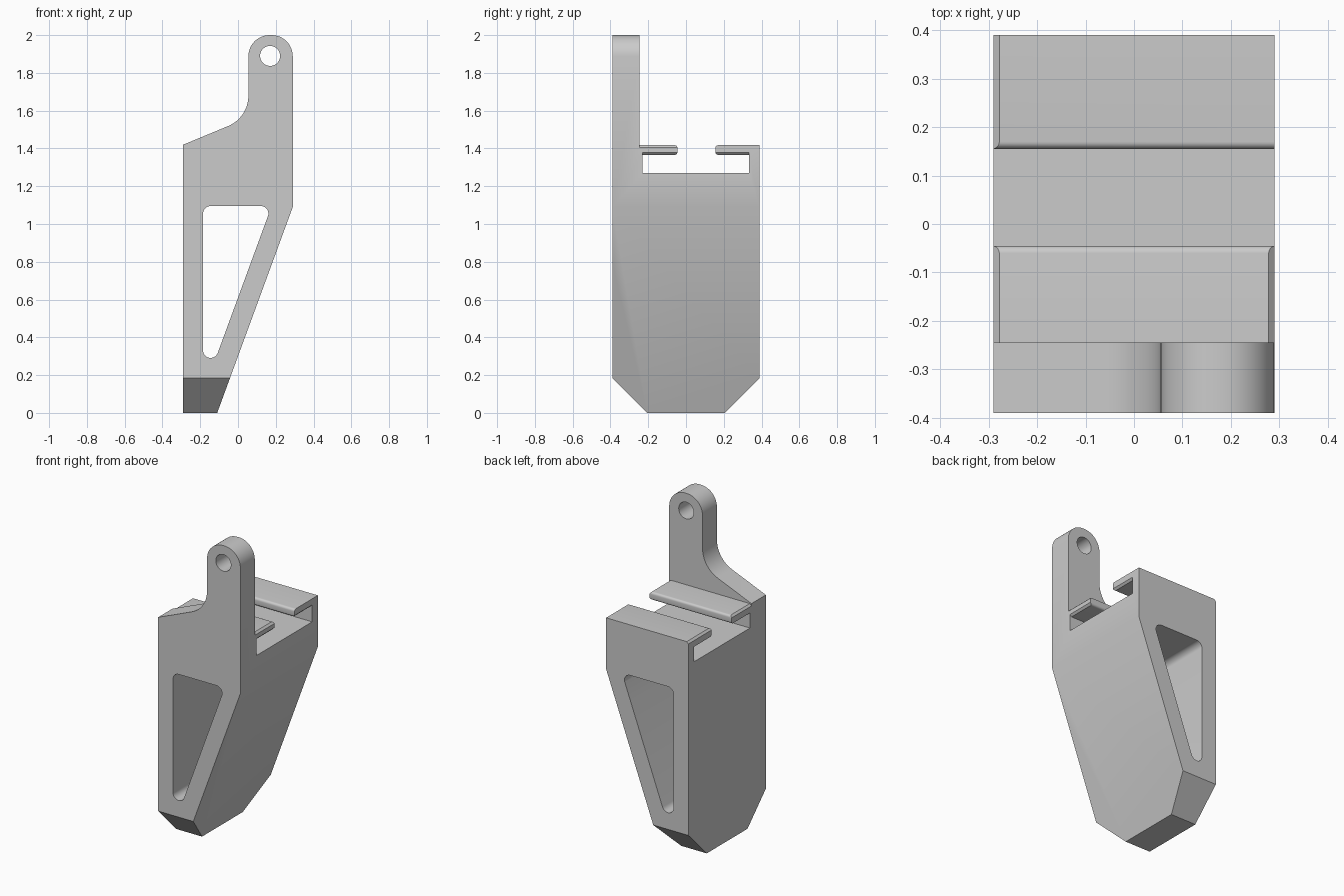
import bpy, bmesh, math
from mathutils import Vector

if "Cube" in bpy.data.objects:
    bpy.data.objects.remove(bpy.data.objects["Cube"])


def rounded(points, steps=12):
    """Turn (a, b, radius) corners into an outline with filleted corners."""
    out = []
    for i, (a, b, r) in enumerate(points):
        p = Vector((a, b))
        if not r:
            out.append(p)
            continue
        u = (Vector(points[i - 1][:2]) - p).normalized()
        v = (Vector(points[(i + 1) % len(points)][:2]) - p).normalized()
        half = u.angle(v) / 2
        centre = p + (u + v).normalized() * r / math.sin(half)
        start = p + u * r / math.tan(half) - centre
        end = p + v * r / math.tan(half) - centre
        sweep = math.pi - 2 * half
        for k in range(steps + 1):
            t = k / steps
            out.append(centre + (start * math.sin((1 - t) * sweep)
                                 + end * math.sin(t * sweep)) / math.sin(sweep))
    return out


def prism(name, outline, axis, lo, hi):
    """Extrude an outline along x (outline is y,z) or y (outline is x,z)."""
    bm = bmesh.new()
    place = (lambda p: (lo, p[0], p[1])) if axis == 'x' else (lambda p: (p[0], lo, p[1]))
    face = bm.faces.new([bm.verts.new(place(p)) for p in outline])
    ext = bmesh.ops.extrude_face_region(bm, geom=[face])
    move = (hi - lo, 0, 0) if axis == 'x' else (0, hi - lo, 0)
    bmesh.ops.translate(bm, vec=move,
                        verts=[g for g in ext['geom'] if isinstance(g, bmesh.types.BMVert)])
    bmesh.ops.recalc_face_normals(bm, faces=bm.faces)
    mesh = bpy.data.meshes.new(name)
    bm.to_mesh(mesh)
    bm.free()
    obj = bpy.data.objects.new(name, mesh)
    bpy.context.collection.objects.link(obj)
    return obj


def boolean(obj, cutter, operation='DIFFERENCE'):
    cutter.hide_render = True
    mod = obj.modifiers.new(cutter.name, 'BOOLEAN')
    mod.operation, mod.solver, mod.object = operation, 'EXACT', cutter
    bpy.context.view_layer.objects.active = obj
    bpy.ops.object.modifier_apply(modifier=mod.name)
    bpy.data.objects.remove(cutter)


# Front silhouette with the hanging tab
front = [(-0.29, 0, 0), (-0.11, 0, 0), (0.29, 1.09, 0), (0.29, 2, 0.112),
         (0.055, 2, 0.112), (0.055, 1.563, 0.174), (-0.29, 1.42, 0)]
body = prism("bracket_body", rounded(front), 'y', -0.39, 0.39)

# Side silhouette: chamfered foot, slotted channel with lips, tab thickness
side = [(-0.205, 0, 0), (0.205, 0, 0), (0.39, 0.185, 0), (0.39, 1.417, 0),
        (0.155, 1.417, 0.015), (0.155, 1.366, 0.015), (0.333, 1.366, 0), (0.333, 1.27, 0),
        (-0.23, 1.27, 0), (-0.23, 1.366, 0), (-0.045, 1.366, 0.015), (-0.045, 1.417, 0.015),
        (-0.245, 1.417, 0), (-0.245, 2.1, 0), (-0.39, 2.1, 0), (-0.39, 0.185, 0)]
boolean(body, prism("side_shape", rounded(side, 6), 'x', -0.5, 0.5), 'INTERSECT')

# Triangular window and pin hole
window = [(-0.185, 1.095, 0.04), (-0.185, 0.106, 0.04), (0.178, 1.095, 0.04)]
boolean(body, prism("window", rounded(window), 'y', -0.5, 0.5))
pin = [(0.17 + 0.053 * math.cos(math.tau * k / 40),
        1.89 + 0.053 * math.sin(math.tau * k / 40)) for k in range(40)]
boolean(body, prism("pin_hole", pin, 'y', -0.5, 0.5))

# Small chamfers on the lip ends: (x side, up or down, edge z, y range)
for sx, sz, z, lo, hi in [(-1, 1, 1.417, -0.245, -0.02), (1, 1, 1.417, -0.245, -0.02),
                          (-1, 1, 1.417, 0.13, 0.42),
                          (1, -1, 1.366, -0.23, -0.02), (1, -1, 1.366, 0.13, 0.333)]:
    wedge = [(sx * (0.29 + a), z + sz * b)
             for a, b in ((-0.022, 0.01), (0.01, -0.022), (0.01, 0.01))]
    boolean(body, prism("lip_chamfer", wedge, 'y', lo, hi))

bpy.ops.object.select_all(action='DESELECT')
body.select_set(True)
bpy.context.view_layer.objects.active = body
bpy.ops.object.shade_smooth_by_angle(angle=math.radians(25))
